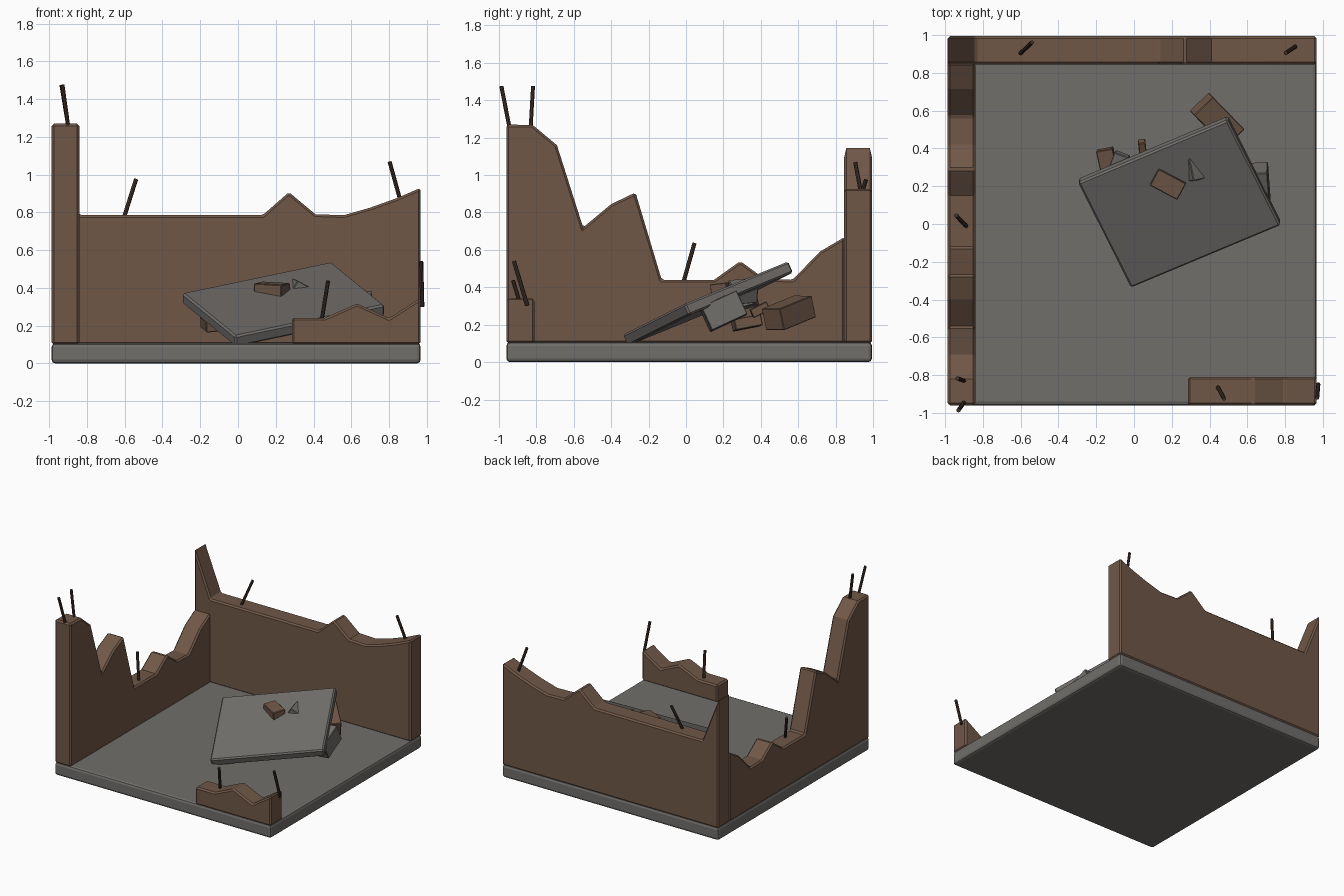
import bpy, bmesh
from mathutils import Vector, Matrix, Euler

if "Cube" in bpy.data.objects:
    bpy.data.objects.remove(bpy.data.objects["Cube"])


def material(name, rgb):
    m = bpy.data.materials.new(name)
    m.diffuse_color = (*rgb, 1)
    m.use_nodes = True
    m.node_tree.nodes["Principled BSDF"].inputs["Base Color"].default_value = m.diffuse_color
    return m


CONCRETE = material("grey concrete", (0.165, 0.156, 0.146))
BRICK = material("brown brick", (0.160, 0.096, 0.064))
RUST = material("dark rust", (0.058, 0.034, 0.024))


def finish(name, bm, mat, bevel=0.0, segments=1):
    bmesh.ops.recalc_face_normals(bm, faces=bm.faces)
    mesh = bpy.data.meshes.new(name)
    bm.to_mesh(mesh)
    bm.free()
    mesh.materials.append(mat)
    ob = bpy.data.objects.new(name, mesh)
    bpy.context.collection.objects.link(ob)
    if bevel:
        mod = ob.modifiers.new("worn_edges", 'BEVEL')
        mod.width = bevel
        mod.segments = segments
        mod.limit_method = 'ANGLE'
        mod.angle_limit = 0.7
    return ob


def box(name, size, matrix, mat, bevel=0.0, segments=1):
    bm = bmesh.new()
    bmesh.ops.create_cube(bm, size=1, matrix=matrix @ Matrix.Diagonal((*size, 1)))
    return finish(name, bm, mat, bevel, segments)


def axes(center, x, y):
    """Placement matrix from a centre and two rough axis directions."""
    x = Vector(x).normalized()
    z = x.cross(Vector(y)).normalized()
    m = Matrix((x, z.cross(x), z)).transposed().to_4x4()
    return Matrix.Translation(center) @ m


def wall(name, profile, axis, lo, hi, base=0.1):
    """Extrude a broken top profile, running along x or y, between lo and hi."""
    pts = [(profile[0][0], base)] + profile + [(profile[-1][0], base)]
    bm = bmesh.new()
    place = (lambda u, z: (u, lo, z)) if axis == 'x' else (lambda u, z: (lo, u, z))
    face = bm.faces.new([bm.verts.new(place(u, z)) for u, z in pts])
    new = bmesh.ops.extrude_face_region(bm, geom=[face])['geom']
    shift = Vector((0, hi - lo, 0)) if axis == 'x' else Vector((hi - lo, 0, 0))
    bmesh.ops.translate(bm, vec=shift, verts=[v for v in new if isinstance(v, bmesh.types.BMVert)])
    finish(name, bm, BRICK, 0.012)


def rebar(name, a, b, radius=0.011):
    a, b = Vector(a), Vector(b)
    d = b - a
    a = a - d.normalized() * 0.04
    d = b - a
    m = Matrix.Translation((a + b) / 2) @ d.to_track_quat('Z', 'Y').to_matrix().to_4x4()
    bm = bmesh.new()
    bmesh.ops.create_cone(bm, cap_ends=True, segments=8, radius1=radius, radius2=radius,
                          depth=d.length, matrix=m)
    finish(name, bm, RUST)


# Floor slab
box("floor_slab", (1.955, 1.955, 0.107), Matrix.Translation((-0.01, 0.017, 0.0535)),
    CONCRETE, 0.02, 2)

# Broken walls
wall("back_wall", [(-0.987, 1.155), (-0.84, 0.785), (0.13, 0.785), (0.27, 0.907), (0.41, 0.79),
                   (0.56, 0.785), (0.70, 0.825), (0.84, 0.875), (0.967, 0.93)], 'x', 0.845, 0.995)
wall("left_wall", [(-0.96, 1.27), (-0.82, 1.268), (-0.69, 1.16), (-0.55, 0.72), (-0.40, 0.845),
                   (-0.27, 0.907), (-0.13, 0.44), (0.15, 0.44), (0.29, 0.54), (0.42, 0.445),
                   (0.57, 0.44), (0.715, 0.59), (0.85, 0.67)], 'y', -0.987, -0.84)
wall("front_wall_fragment", [(0.285, 0.242), (0.46, 0.242), (0.63, 0.317), (0.80, 0.24),
                             (0.967, 0.347)], 'x', -0.96, -0.81)

# Reinforcing bars sticking out of the broken edges
bars = [((-0.90, -0.945, 1.26), (-0.93, -0.987, 1.475)),
        ((-0.90, -0.83, 1.26), (-0.935, -0.818, 1.475)),
        ((-0.89, -0.01, 0.44), (-0.942, 0.045, 0.635)),
        ((-0.60, 0.905, 0.785), (-0.54, 0.962, 0.975)),
        ((0.855, 0.94, 0.88), (0.803, 0.905, 1.068)),
        ((0.445, -0.865, 0.24), (0.477, -0.925, 0.437)),
        ((0.975, -0.86, 0.34), (0.970, -0.92, 0.54))]
for i, (a, b) in enumerate(bars):
    rebar(f"rebar_{i + 1}", a, b)

# Fallen ceiling slab leaning on the rubble
fallen = axes((0.24, 0.105, 0.3425), (0.79, 0.33, 0.165), (-0.27, 0.56, 0.23))
box("fallen_slab", (0.875, 0.665, 0.065), fallen @ Matrix.Translation((0, 0, -0.0325)),
    CONCRETE, 0.01)

# Rubble chunks: name, material, size, centre, first axis, second axis
rubble = [
    ("large_brick_chunk", BRICK, (0.25, 0.14, 0.12), (0.44, 0.55, 0.263), (0.66, -0.68, -0.28), (0.7, 0.7, 0)),
    ("support_concrete_chunk", CONCRETE, (0.2, 0.21, 0.14), (0.615, 0.2, 0.272), (1, 0.05, 0.05), (0, 0.9, 0.42)),
    ("left_brick_chunk", BRICK, (0.09, 0.15, 0.06), (-0.14, 0.325, 0.21), (1, 0.2, 0.1), (-0.1, 1, 0.2)),
    ("small_concrete_chunk", CONCRETE, (0.08, 0.08, 0.06), (-0.075, 0.335, 0.325), (1, -0.4, 0.1), (0.4, 1, 0.3)),
    ("tiny_brick_chunk", BRICK, (0.04, 0.1, 0.05), (0.045, 0.395, 0.28), (1, 0.1, 0), (0, 1, 0.5)),
    ("top_brick_chunk", BRICK, (0.165, 0.1, 0.1), (0.18, 0.215, 0.375), (0.88, -0.47, -0.05), (0.47, 0.85, 0.1)),
]
for name, mat, size, center, x, y in rubble:
    box(name, size, axes(center, x, y), mat, 0.004)

# Concrete shard poking through the fallen slab
shard = Matrix.Translation((0.32, 0.305, 0.378)) @ Euler((0.1, 0.5, 0.26)).to_matrix().to_4x4()
box("concrete_shard", (0.1, 0.14, 0.1), shard, CONCRETE, 0.004)
